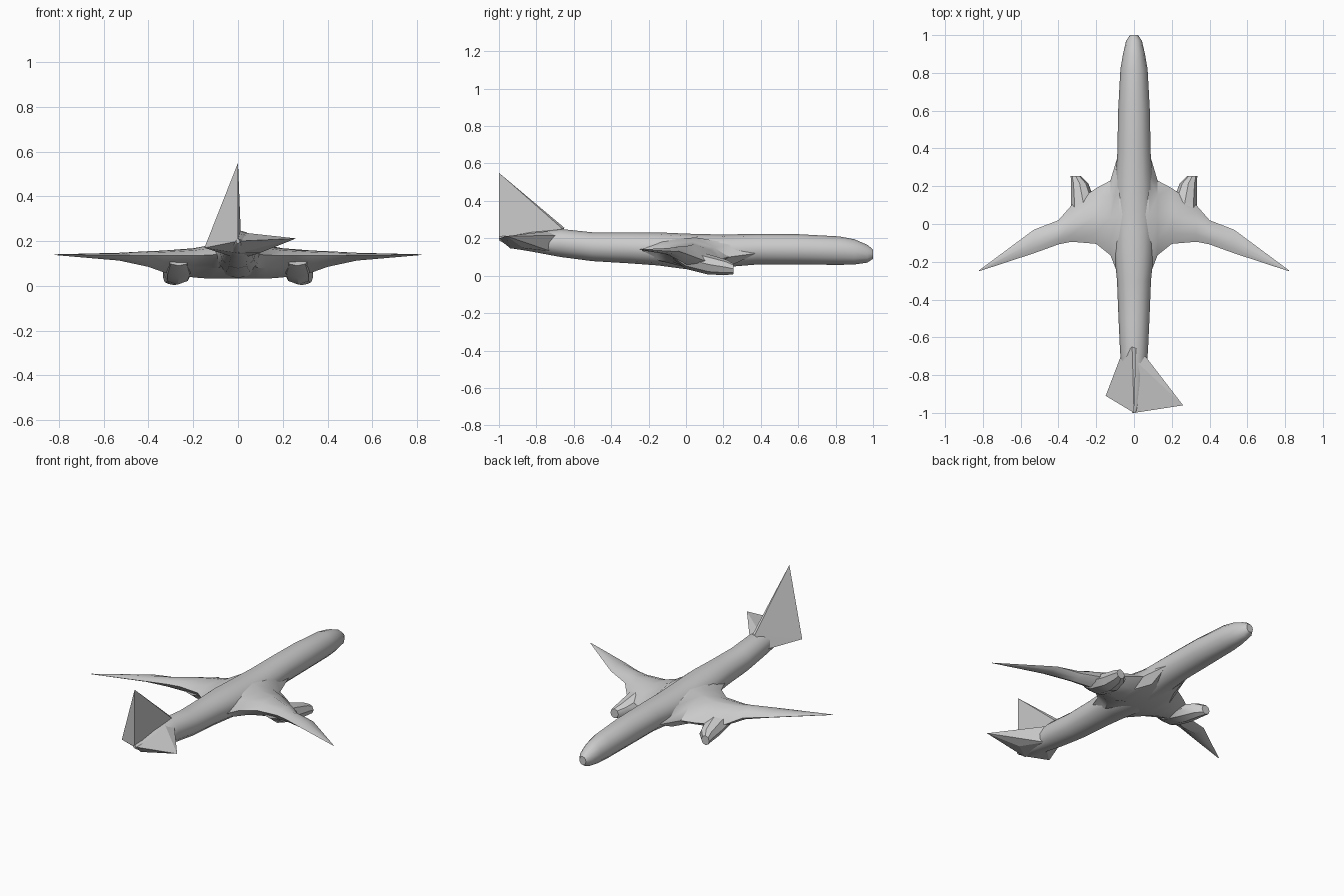
import bpy, bmesh, math

cube = bpy.data.objects.get("Cube")
if cube:
    bpy.data.objects.remove(cube, do_unlink=True)

grey = bpy.data.materials.new("plain_grey")
grey.use_nodes = True
grey.diffuse_color = (0.6, 0.6, 0.6, 1)
grey.node_tree.nodes["Principled BSDF"].inputs["Base Color"].default_value = (0.6, 0.6, 0.6, 1)


def finish(bm, name, angle):
    """Turn a bmesh into a shaded, coloured object."""
    bmesh.ops.remove_doubles(bm, verts=bm.verts, dist=0.0005)
    bmesh.ops.recalc_face_normals(bm, faces=bm.faces)
    mesh = bpy.data.meshes.new(name)
    bm.to_mesh(mesh)
    bm.free()
    mesh.materials.append(grey)
    obj = bpy.data.objects.new(name, mesh)
    bpy.context.collection.objects.link(obj)
    bpy.ops.object.select_all(action="DESELECT")
    obj.select_set(True)
    bpy.context.view_layer.objects.active = obj
    if angle:
        bpy.ops.object.shade_smooth_by_angle(angle=math.radians(angle))
    return obj


def loft(name, sections, angle=35):
    """Skin a row of equal-length rings and cap both ends."""
    bm = bmesh.new()
    rings = [[bm.verts.new(p) for p in ring] for ring in sections]
    for a, b in zip(rings, rings[1:]):
        for i in range(len(a)):
            j = (i + 1) % len(a)
            bm.faces.new((a[i], a[j], b[j], b[i]))
    bm.faces.new(rings[0])
    bm.faces.new(rings[-1])
    return finish(bm, name, angle)


def oval(x, y, half_width, low, high, sides=12):
    mid, tall = (low + high) / 2, (high - low) / 2
    turn = 2 * math.pi / sides
    return [(x + half_width * math.cos(i * turn), y, mid + tall * math.sin(i * turn))
            for i in range(sides)]


def hull(name, points):
    bm = bmesh.new()
    for p in points:
        bm.verts.new(p)
    bmesh.ops.convex_hull(bm, input=bm.verts)
    return finish(bm, name, 0)


# Fuselage: y, half width, underside, top
body = [(1.0, 0.022, 0.09, 0.14), (0.97, 0.042, 0.07, 0.165), (0.9, 0.058, 0.06, 0.195),
        (0.82, 0.072, 0.058, 0.21), (0.6, 0.084, 0.06, 0.222), (0.38, 0.088, 0.06, 0.224),
        (0.2, 0.1, 0.045, 0.22), (0.0, 0.11, 0.035, 0.225), (-0.15, 0.105, 0.055, 0.232),
        (-0.3, 0.09, 0.066, 0.232), (-0.5, 0.082, 0.078, 0.232), (-0.67, 0.074, 0.1, 0.25),
        (-0.82, 0.062, 0.128, 0.235), (-0.93, 0.04, 0.146, 0.215), (-1.0, 0.008, 0.19, 0.21)]
loft("fuselage", [oval(0, *row) for row in body])


# Blended wing: x, leading y, trailing y, leading z, trailing z, top, underside
def airfoil(x, lead, trail, z_lead, z_trail, top, low):
    def at(f, z):
        return (x, lead + (trail - lead) * f, z)
    return [at(0, z_lead), at(0.2, z_lead * 0.4 + top * 0.6), at(0.5, top),
            at(0.8, top * 0.7 + z_trail * 0.3), at(1, z_trail),
            at(0.8, low * 0.55 + z_trail * 0.45), at(0.5, low), at(0.2, low * 0.7 + z_lead * 0.3)]


half = [(0.82, -0.245, -0.25, 0.14, 0.14, 0.141, 0.138),
        (0.53, -0.03, -0.155, 0.128, 0.138, 0.148, 0.113),
        (0.4, 0.02, -0.108, 0.11, 0.135, 0.155, 0.085),
        (0.33, 0.1, -0.094, 0.08, 0.135, 0.158, 0.06),
        (0.2, 0.19, -0.105, 0.09, 0.135, 0.168, 0.038),
        (0.125, 0.23, -0.165, 0.1, 0.138, 0.182, 0.032),
        (0.08, 0.38, -0.28, 0.12, 0.142, 0.205, 0.032)]
loft("wing", [airfoil(*r) for r in half] + [airfoil(-r[0], *r[1:]) for r in reversed(half)])

# Engine pods under the wing: x, y, half width, underside, top
pod = [(0.308, 0.253, 0.027, 0.008, 0.066), (0.288, 0.215, 0.046, 0.004, 0.086),
       (0.27, 0.12, 0.064, 0.006, 0.115), (0.265, 0.0, 0.07, 0.036, 0.145),
       (0.265, -0.07, 0.05, 0.09, 0.145)]
for side, name in ((1, "left_engine"), (-1, "right_engine")):
    loft(name, [oval(side * x, *rest, sides=8) for x, *rest in pod])

# Tail: a solid leaning fin and an uneven pair of stabilizers
tail_end = (0, -1, 0.2)
fin_front = (-0.01, -0.65, 0.256)
short_tip = (-0.15, -0.91, 0.17)
hull("tail_fin", [(0, -1, 0.55), tail_end, short_tip, fin_front, (0.012, -0.66, 0.25)])
hull("short_stabilizer", [short_tip, tail_end, fin_front, (-0.07, -0.7, 0.17),
                          (-0.04, -0.8, 0.135), (0, -0.93, 0.146)])
hull("long_stabilizer", [(0.26, -0.96, 0.212), (0.1, -0.81, 0.215), (0.06, -0.7, 0.215),
                         tail_end, (0.005, -0.72, 0.24), (0.04, -0.72, 0.13),
                         (0.1, -0.87, 0.148), (0, -0.94, 0.146)])
